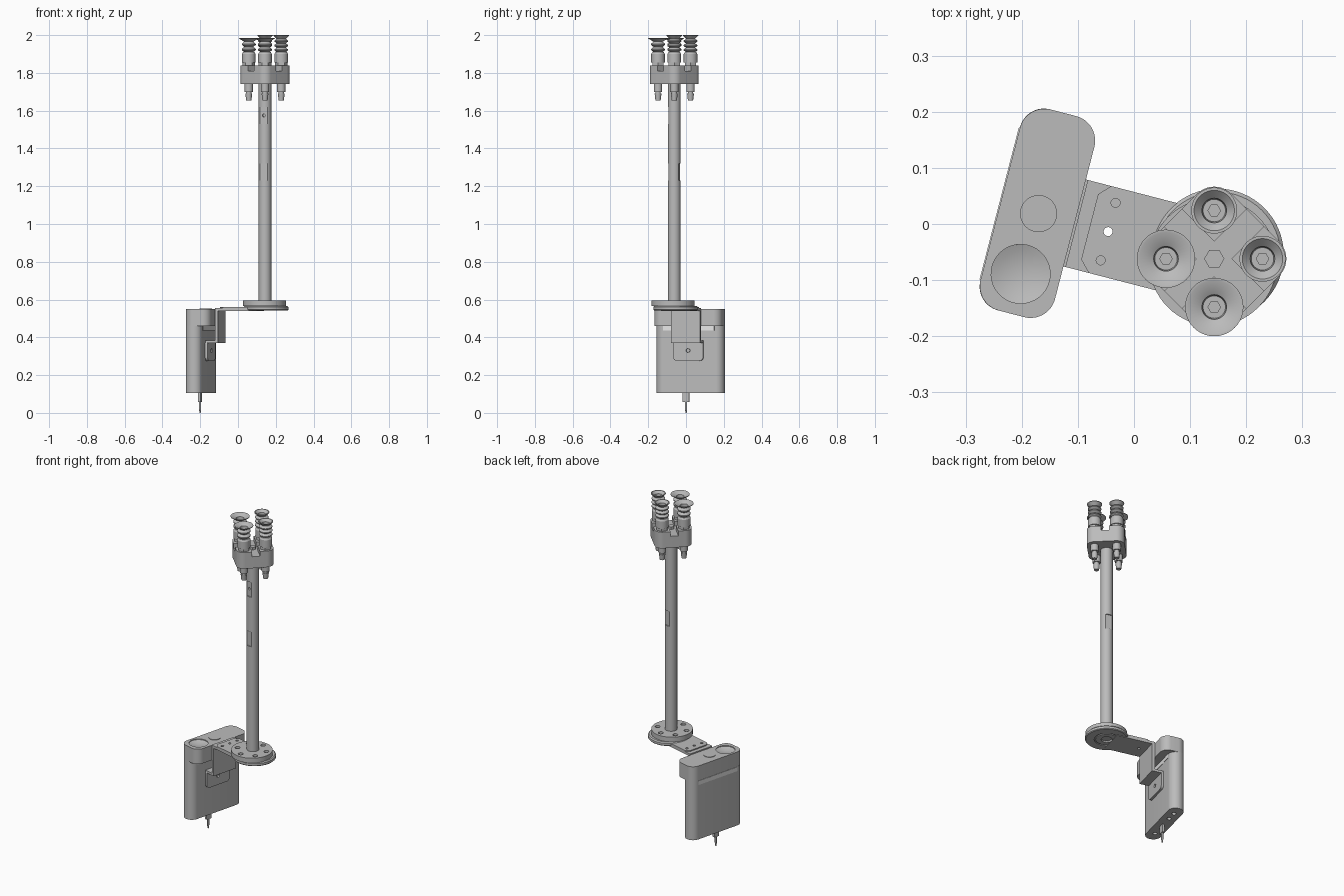
import bpy, bmesh
from math import sin, cos, pi, radians
from mathutils import Matrix, Vector

if "Cube" in bpy.data.objects:
    bpy.data.objects.remove(bpy.data.objects["Cube"], do_unlink=True)


def material(name, grey):
    m = bpy.data.materials.new(name)
    m.use_nodes = True
    color = (grey, grey, grey, 1)
    m.diffuse_color = color
    m.node_tree.nodes["Principled BSDF"].inputs["Base Color"].default_value = color
    return m


GREY = material("mid grey", 0.5)
WHITE = material("light strip white", 0.85)

# Local frame of the body: x = thickness toward the arm, y = length
BODY = Matrix.Translation((-0.172, 0.019, 0)) @ Matrix.Rotation(radians(-14.5), 4, "Z")
POLE = Matrix.Translation((0.143, -0.062, 0))
parts = []


def finish(name, bm, frame, mat):
    bmesh.ops.remove_doubles(bm, verts=bm.verts, dist=1e-5)
    bmesh.ops.recalc_face_normals(bm, faces=bm.faces)
    mesh = bpy.data.meshes.new(name)
    bm.to_mesh(mesh)
    bm.free()
    mesh.transform(frame)
    mesh.materials.append(mat)
    ob = bpy.data.objects.new(name, mesh)
    bpy.context.collection.objects.link(ob)
    parts.append(ob)
    return ob


def prism(name, frame, outline, z0, z1, mat=GREY):
    bm = bmesh.new()
    face = bm.faces.new([bm.verts.new((x, y, z0)) for x, y in outline])
    top = bmesh.ops.extrude_face_region(bm, geom=[face])["geom"]
    bmesh.ops.translate(bm, vec=(0, 0, z1 - z0),
                        verts=[v for v in top if isinstance(v, bmesh.types.BMVert)])
    return finish(name, bm, frame, mat)


def rounded(w, l, r, steps=10):
    pts = []
    for i, (sx, sy) in enumerate([(1, 1), (-1, 1), (-1, -1), (1, -1)]):
        for k in range(steps + 1):
            a = (i + k / steps) * pi / 2
            pts.append((sx * (w / 2 - r) + r * cos(a), sy * (l / 2 - r) + r * sin(a)))
    return pts


def box(name, frame, x0, x1, y0, y1, z0, z1, mat=GREY):
    return prism(name, frame, [(x0, y0), (x1, y0), (x1, y1), (x0, y1)], z0, z1, mat)


def lathe(name, frame, profile, sides=40, mat=GREY):
    bm = bmesh.new()
    verts = [bm.verts.new((r, 0, z)) for r, z in profile]
    edges = [bm.edges.new(p) for p in zip(verts, verts[1:])]
    bmesh.ops.spin(bm, geom=verts + edges, axis=(0, 0, 1), cent=(0, 0, 0),
                   angle=2 * pi, steps=sides)
    return finish(name, bm, frame, mat)


def cylinder(name, frame, r, z0, z1, sides=40, mat=GREY):
    return lathe(name, frame, [(0, z0), (r, z0), (r, z1), (0, z1)], sides, mat)


def cut(ob, cutters):
    for c in cutters:
        c.hide_render = True
        mod = ob.modifiers.new("cut", "BOOLEAN")
        mod.operation = "DIFFERENCE"
        mod.solver = "EXACT"
        mod.object = c
        bpy.context.view_layer.objects.active = ob
        bpy.ops.object.modifier_apply(modifier=mod.name)
        parts.remove(c)
        bpy.data.objects.remove(c, do_unlink=True)


def at(frame, x, y, z=0):
    return frame @ Matrix.Translation((x, y, z))


# Slim body with an overhanging cap
slim = at(BODY, -0.0245, 0)
body = prism("body", slim, rounded(0.088, 0.37, 0.0435), 0.105, 0.462)
cut(body, [cylinder("screw_cut", at(slim, 0, y), 0.012, 0.09, 0.12, 20)
           for y in (-0.12, 0.06, 0.12)])
cap = prism("cap", BODY, rounded(0.137, 0.37, 0.045), 0.46, 0.55)
button = at(BODY, 0.002, 0)
dish = at(BODY, -0.002, -0.112)
R = 0.14
cut(cap, [lathe("dish_cut", dish, [(0, 0.535)] + [
    (R * sin(a), 0.535 + R - R * cos(a)) for a in [0.1, 0.2, 0.3, 0.385]] + [(0.0526, 0.57), (0, 0.57)])])
cylinder("cap_button", button, 0.033, 0.548, 0.553)
for side in (-1, 1):
    x = side * 0.044
    box("light_strip", slim, x - 0.002, x + 0.002, -0.14, 0.14, 0.435, 0.46, WHITE)

# Probe under the body
tip = at(BODY, -0.023, -0.025)
box("probe_holder", tip, -0.007, 0.007, -0.017, 0.017, 0.058, 0.107)
lathe("probe_pin", tip, [(0, 0), (0.003, 0), (0.006, 0.02), (0.006, 0.07), (0, 0.07)], 16)

# Stepped bracket from the body up to the arm
box("bracket_upright", BODY, 0.072, 0.088, -0.08, 0.08, 0.372, 0.545)
box("bracket_step", BODY, 0.02, 0.088, -0.08, 0.08, 0.37, 0.384)
wall = at(BODY, 0.019, 0, 0.33) @ Matrix.Rotation(pi / 2, 4, "Y")
foot = prism("bracket_foot", wall, rounded(0.108, 0.164, 0.02), 0, 0.014)
cut(foot, [cylinder("foot_hole", wall, 0.011, 0.004, 0.03, 20)])
lathe("foot_screw", wall, [(0, 0.008), (0.006, 0.008), (0.006, 0.002)], 16)

# Flat arm plate with a chamfered pad and three holes
arm = box("arm_plate", BODY, 0.072, 0.3, -0.08, 0.08, 0.54, 0.555)
pad = prism("arm_pad", BODY, [(0.096, -0.06), (0.115, -0.08), (0.3, -0.08), (0.3, 0.08),
                             (0.115, 0.08), (0.096, 0.06)], 0.553, 0.561)
for ob in (arm, pad):
    cut(ob, [cylinder("arm_hole", at(BODY, 0.13, y), 0.008, 0.5 if y == 0 else 0.548, 0.6, 20)
             for y in (-0.053, 0, 0.053)])

# Two offset discs at the foot of the pole
flange = lathe("lower_flange", Matrix.Translation((0.149, -0.055, 0)),
               [(0, 0.552), (0.03, 0.552), (0.03, 0.543), (0.06, 0.543), (0.06, 0.548),
                (0.068, 0.548), (0.068, 0.543), (0.114, 0.543), (0.118, 0.547),
                (0.118, 0.56), (0.112, 0.566), (0, 0.566)], 64)
hub = Matrix.Translation((0.141, -0.068, 0))
disc = cylinder("upper_disc", hub, 0.114, 0.565, 0.594, 64)
cut(disc, [cylinder("disc_hole", at(hub @ Matrix.Rotation(i * pi / 3 + 0.3, 4, "Z"), 0.083, 0),
                    0.014, 0.58, 0.61, 20) for i in range(6)])

# Pole with flats and a screw hole
pole = cylinder("pole", POLE, 0.0335, 0.59, 1.76)
turned = POLE @ Matrix.Rotation(radians(-14.5), 4, "Z")
cuts = [box("flat_cut", turned, -0.05, 0.05, -0.05, -0.026, 1.53, 1.62)]
for y in (-0.04, 0.04):
    cuts.append(box("waist_cut", turned, -0.05, 0.05, y - 0.013, y + 0.013, 1.23, 1.32))
cuts.append(cylinder("pole_hole", at(turned, 0, -0.04, 1.575) @ Matrix.Rotation(-pi / 2, 4, "X"),
                     0.008, 0, 0.03, 16))
cut(pole, cuts)

# Four-lobed head block with grooves between the lobes
diagonal = POLE @ Matrix.Rotation(pi / 4, 4, "Z")
head = prism("head_block", diagonal, rounded(0.207, 0.207, 0.043), 1.74, 1.838)
cut(head, [box("groove_cut", diagonal, -0.15, 0.15, -0.022, 0.022, 1.81, 1.9),
           box("groove_cut", diagonal, -0.022, 0.022, -0.15, 0.15, 1.81, 1.9)])
cylinder("centre_plug", POLE, 0.018, 1.8, 1.825, 6)

# Bellows suction cups with a barbed hose fitting below each
for i in range(4):
    a = i * pi / 2
    spot = at(POLE, 0.086 * cos(a), 0.086 * sin(a))
    large = i >= 2
    lip, top = (0.052, 1.985) if large else (0.041, 2.0)
    cylinder("cup_nut", spot, 0.034, 1.835, 1.86, 6)
    lathe("cup_collar", spot, [(0, 1.855), (0.036, 1.855), (0.036, 1.9), (0.03, 1.91), (0, 1.91)])
    folds = 2 if large else 3
    pitch = (top - 0.02 - 1.91) / folds
    profile = [(0, 1.905)]
    for k in range(folds):
        z = 1.91 + k * pitch
        profile += [(0.024, z), (0.037, z + 0.4 * pitch), (0.037, z + 0.6 * pitch)]
    profile += [(0.024, top - 0.02), (lip, top - 0.003), (lip, top), (lip - 0.005, top),
                (0.022, top - 0.014), (0.02, top - 0.04), (0, top - 0.04)]
    lathe("suction_cup", spot, profile)
    cylinder("cup_screw", spot, 0.012, top - 0.045, top - 0.033, 6)
    lathe("hose_fitting", spot, [(0, 1.655), (0.014, 1.655), (0.018, 1.69), (0.014, 1.69),
                                 (0.014, 1.7), (0.022, 1.7), (0.022, 1.742), (0, 1.742)], 20)

# Crisp smooth shading on every part
bpy.ops.object.select_all(action="DESELECT")
for ob in parts:
    ob.select_set(True)
bpy.context.view_layer.objects.active = parts[0]
bpy.ops.object.shade_smooth_by_angle(angle=radians(30))
